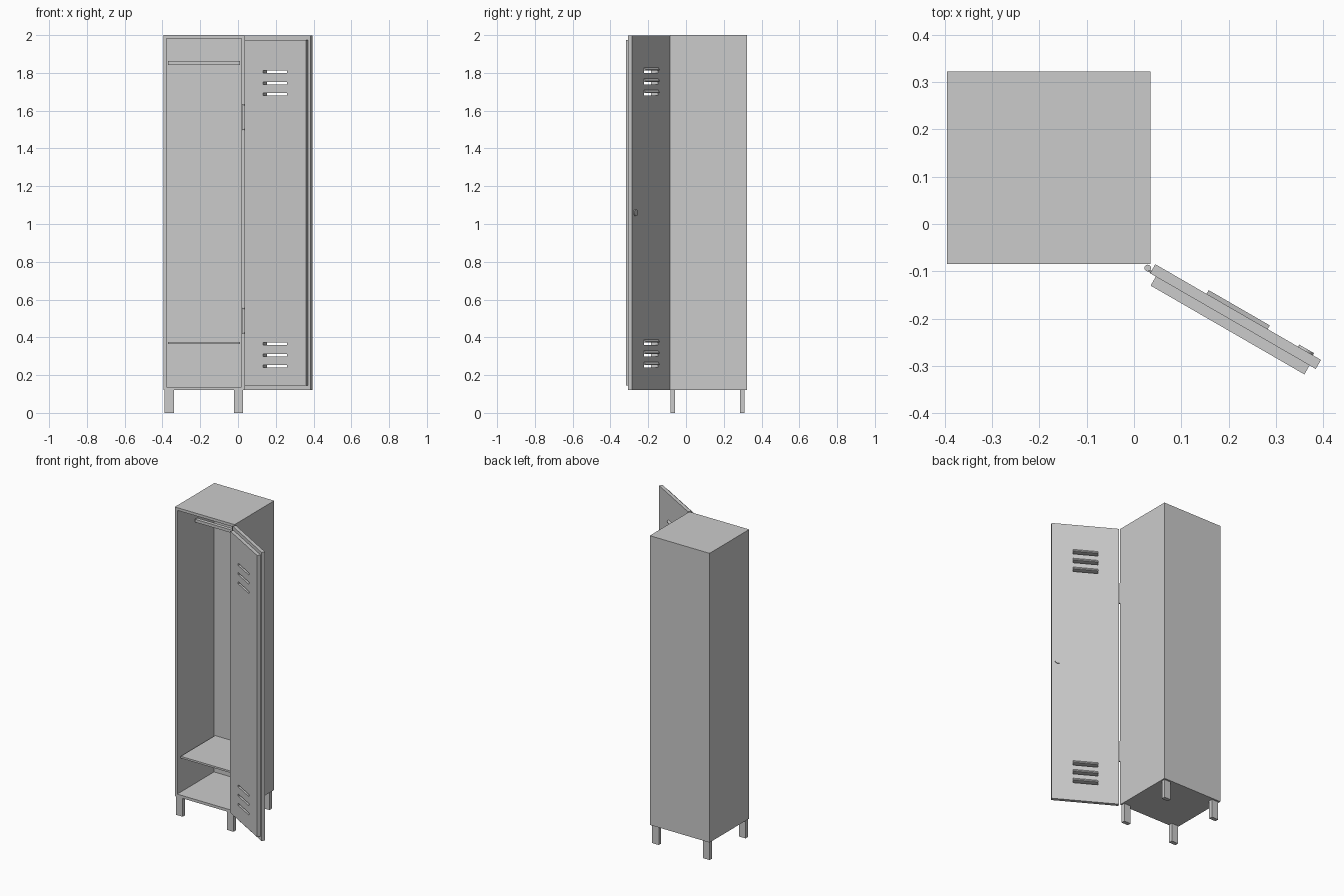
import bpy, bmesh, math
from mathutils import Matrix, Vector

if "Cube" in bpy.data.objects:
    bpy.data.objects.remove(bpy.data.objects["Cube"])

# Door frame: local x runs along the door, local y points out of its outer face
DOOR = Matrix.Translation((0.045, -0.085, 0)) @ Matrix.Rotation(math.radians(-30), 4, 'Z')
WORLD = Matrix.Identity(4)


def finish(name, bm, frame):
    bmesh.ops.recalc_face_normals(bm, faces=bm.faces)
    mesh = bpy.data.meshes.new(name)
    bm.to_mesh(mesh)
    bm.free()
    ob = bpy.data.objects.new(name, mesh)
    ob.matrix_world = frame
    bpy.context.collection.objects.link(ob)
    return ob


def add_box(bm, lo, hi):
    lo, hi = Vector(lo), Vector(hi)
    m = Matrix.Translation((lo + hi) / 2) @ Matrix.Diagonal((*(hi - lo), 1))
    bmesh.ops.create_cube(bm, size=1, matrix=m)


def box(name, lo, hi, frame=WORLD):
    bm = bmesh.new()
    add_box(bm, lo, hi)
    return finish(name, bm, frame)


def prism(name, profile, axis, a, b, frame=WORLD):
    """Extrude a 2D profile along x (profile in y,z), or y (profile in x,z), or z (x,y)."""
    def place(p, t):
        c = list(p)
        c.insert(axis, t)
        return c
    bm = bmesh.new()
    face = bm.faces.new([bm.verts.new(place(p, a)) for p in profile])
    new = bmesh.ops.extrude_face_region(bm, geom=[face])['geom']
    move = Vector((0, 0, 0))
    move[axis] = b - a
    bmesh.ops.translate(bm, vec=move, verts=[v for v in new if isinstance(v, bmesh.types.BMVert)])
    return finish(name, bm, frame)


def circle(cx, cy, r, n):
    return [(cx + r * math.cos(2 * math.pi * i / n), cy + r * math.sin(2 * math.pi * i / n))
            for i in range(n)]


def smooth(ob):
    bpy.ops.object.select_all(action='DESELECT')
    ob.select_set(True)
    bpy.context.view_layer.objects.active = ob
    bpy.ops.object.shade_smooth_by_angle(angle=math.radians(35))


# Cabinet body: box with the front inset and pushed inwards
bm = bmesh.new()
add_box(bm, (-0.395, -0.085, 0.12), (0.035, 0.322, 2.0))
bm.normal_update()
front = min(bm.faces, key=lambda f: f.normal.y)
bmesh.ops.inset_region(bm, faces=[front], thickness=0.025)
new = bmesh.ops.extrude_face_region(bm, geom=[front])['geom']
bmesh.ops.translate(bm, vec=(0, 0.378, 0), verts=[v for v in new if isinstance(v, bmesh.types.BMVert)])
if front.is_valid:
    bmesh.ops.delete(bm, geom=[front], context='FACES_ONLY')
finish("cabinet_body", bm, WORLD)

# Shelf and hanging rail inside
box("lower_shelf", (-0.37, -0.06, 0.364), (0.01, 0.293, 0.376))
box("hanging_rail", (-0.37, 0.085, 1.843), (0.01, 0.108, 1.862))

# Four legs
for side, x in (("left", -0.388), ("right", -0.022)):
    for end, y in (("front", -0.083), ("back", 0.286)):
        box(f"{end}_{side}_leg", (x, y, 0), (x + 0.048, y + 0.025, 0.122))

# Door panels with ventilation slots cut through both
slots = [z + i * 0.06 for z in (0.246, 1.686) for i in range(3)]
outer = box("door_outer_panel", (0, -0.022, 0.12), (0.404, 0, 1.997), DOOR)
inner = box("door_inner_panel", (0.014, -0.044, 0.145), (0.389, -0.022, 1.975), DOOR)
bm = bmesh.new()
for z in slots:
    add_box(bm, (0.125, -0.1, z - 0.007), (0.274, 0.1, z + 0.007))
cutter = finish("slot_cutter", bm, DOOR)
cutter.hide_render = True
for panel in (outer, inner):
    mod = panel.modifiers.new("slots", 'BOOLEAN')
    mod.operation = 'DIFFERENCE'
    mod.solver = 'EXACT'
    mod.object = cutter
    bpy.context.view_layer.objects.active = panel
    bpy.ops.object.modifier_apply(modifier=mod.name)
bpy.data.objects.remove(cutter)

# Louvre hoods above each slot
for i, z in enumerate(slots):
    prism(f"louvre_hood_{i + 1}", [(-0.001, z + 0.007), (0.009, z + 0.007), (0.009, z + 0.011),
                                   (-0.001, z + 0.025)], 0, 0.125, 0.274, DOOR)

# Lock: disc with a raised core
smooth(prism("lock_disc", circle(0.366, 1.06, 0.018, 24), 1, -0.002, 0.005, DOOR))

# Two hinges: barrel, leaf on the cabinet, leaf on the door
for label, z in (("lower", 0.42), ("upper", 1.497)):
    top = z + 0.135
    smooth(prism(f"{label}_hinge_barrel", circle(0.029, -0.093, 0.007, 16), 2, z, top))
    prism(f"{label}_hinge_door_leaf", [(-0.012, z), (0.002, z + 0.008), (0.002, top - 0.008), (-0.012, top)],
          1, -0.021, -0.016, DOOR)
